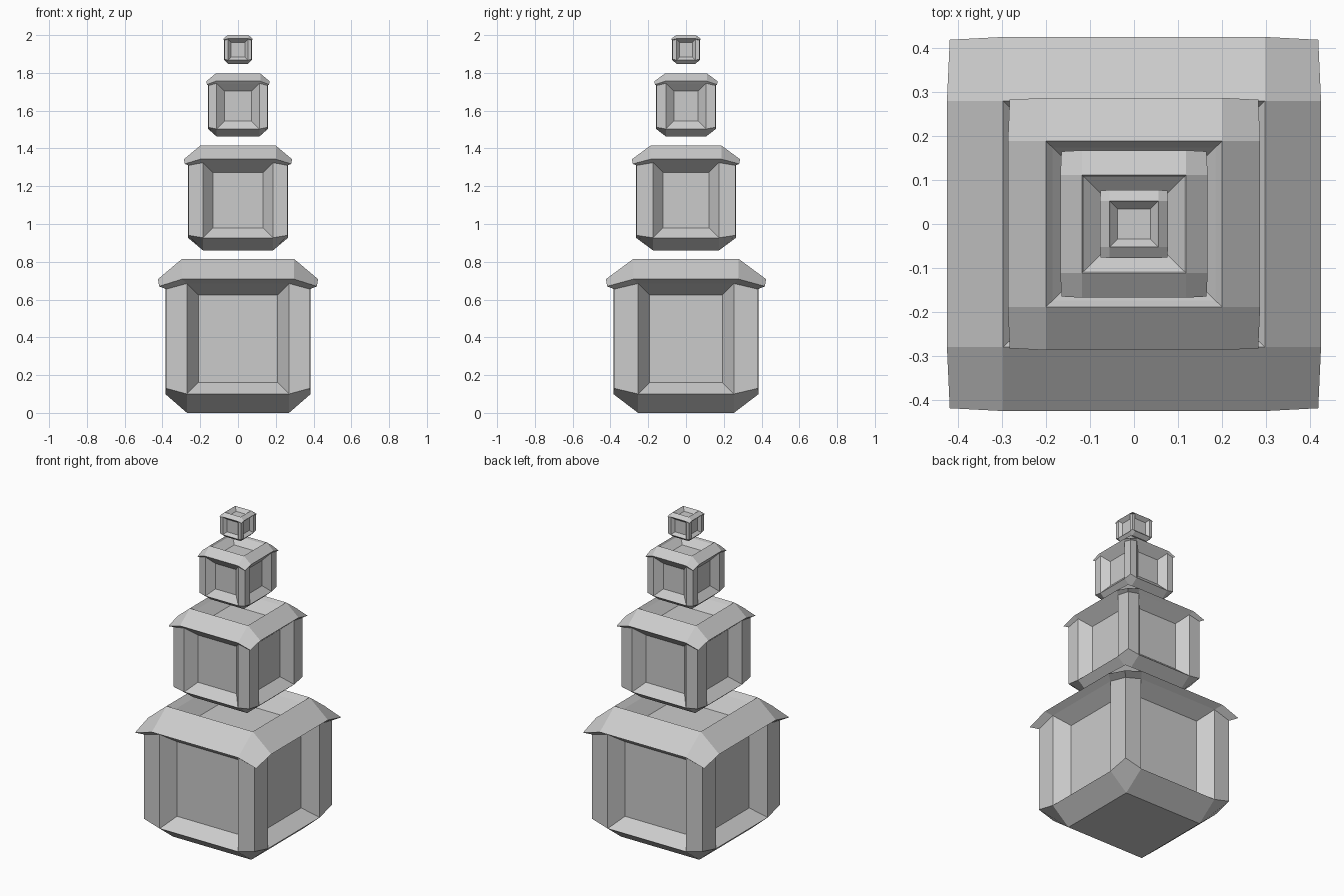
import bpy, bmesh

if "Cube" in bpy.data.objects:
    bpy.data.objects.remove(bpy.data.objects["Cube"])

SIGNS = [(1, -1), (1, 1), (-1, 1), (-1, -1)]
KY = 0.94  # flat areas are slightly narrower in depth


def square(bm, half, z):
    return [bm.verts.new((sx * half, sy * half * KY, z)) for sx, sy in SIGNS]


def corner_ring(bm, b, h, corner, z_mid, z_corner):
    """Four corners, each as (before, corner, after)."""
    ring = []
    for i, (sx, sy) in enumerate(SIGNS):
        on_y = bm.verts.new((sx * b, sy * h, z_mid))
        on_x = bm.verts.new((sx * h, sy * b * KY, z_mid))
        c = bm.verts.new((sx * corner, sy * corner, z_corner))
        ring.append((on_y, c, on_x) if i % 2 == 0 else (on_x, c, on_y))
    return ring


def tier(name, z0, z1, half, b, lid, rim, low, low_c, high, high_c,
         lid_z, lid_c, z_in, frame, depth):
    bm = bmesh.new()
    base = square(bm, b, z0)
    lo = corner_ring(bm, b, half, half * 0.99, low, low_c)
    hi = corner_ring(bm, b, half, half * 0.99, high, high_c)
    eave = corner_ring(bm, rim, lid, lid * 0.985, lid_z, lid_c)
    top = square(bm, rim, z1)
    inner = square(bm, b, z_in)
    new = bm.faces.new
    panels = [new(inner)]
    new(base[::-1])
    for i in range(4):
        j = (i + 1) % 4
        # bottom chamfer and its corner facet
        new((base[i], lo[i][0], lo[i][1], lo[i][2])[::1])
        new((base[i], lo[i][2], lo[j][0], base[j])) 
        # corner posts and the underside of the eaves
        for a, c in ((lo, hi), (hi, eave)):
            for k in range(2):
                new((a[i][k], a[i][k + 1], c[i][k + 1], c[i][k]))
        new((hi[i][2], hi[j][0], eave[j][0], eave[i][2]))
        # sloping lid and inner lip
        new((eave[i][0], eave[i][1], eave[i][2], top[i]))
        new((eave[i][2], eave[j][0], top[j], top[i]))
        new((top[i], top[j], inner[j], inner[i]))
        # side panel
        panels.append(new((lo[i][2], lo[j][0], hi[j][0], hi[i][2])))
    bmesh.ops.recalc_face_normals(bm, faces=bm.faces[:])
    # recessed panels on the sides and top
    bmesh.ops.inset_individual(bm, faces=panels, thickness=frame,
                               depth=-depth, use_even_offset=True)
    mesh = bpy.data.meshes.new(name)
    bm.to_mesh(mesh)
    bm.free()
    bpy.context.collection.objects.link(bpy.data.objects.new(name, mesh))


# tiers from the ground up
tier("base_tier", 0, 0.815, 0.385, 0.27, 0.424, 0.297, 0.10, 0.13,
     0.685, 0.655, 0.708, 0.67, 0.785, 0.06, 0.085)
tier("second_tier", 0.86, 1.415, 0.265, 0.185, 0.286, 0.20, 0.927, 0.94,
     1.325, 1.31, 1.343, 1.318, 1.395, 0.052, 0.06)
tier("third_tier", 1.463, 1.797, 0.158, 0.113, 0.167, 0.118, 1.503, 1.512,
     1.745, 1.733, 1.756, 1.738, 1.785, 0.042, 0.037)
tier("top_tier", 1.848, 2.0, 0.073, 0.053, 0.077, 0.055, 1.868, 1.872,
     1.978, 1.972, 1.981, 1.975, 1.996, 0.016, 0.018)
